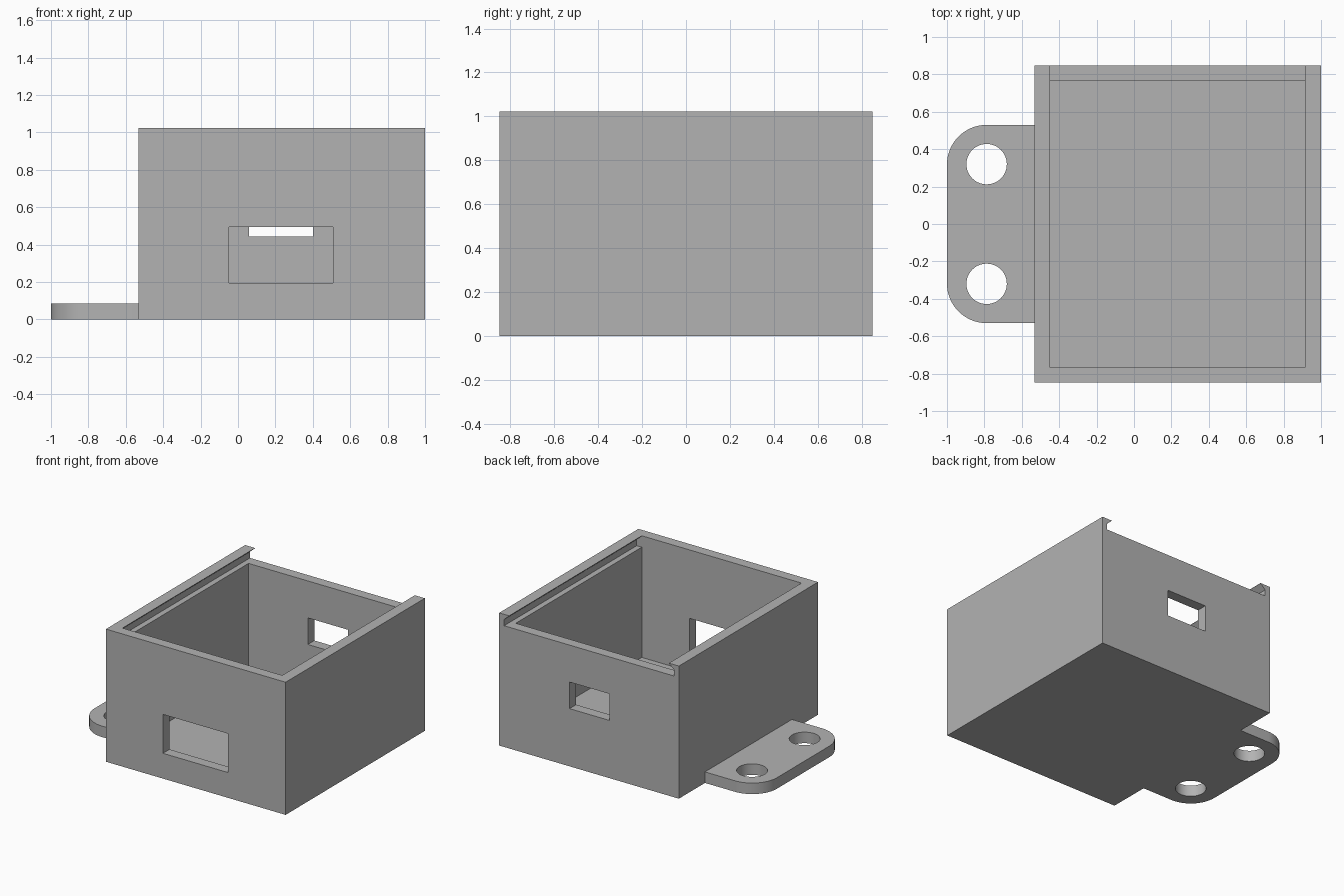
import bpy, bmesh, math
from mathutils import Vector

if "Cube" in bpy.data.objects:
    bpy.data.objects.remove(bpy.data.objects["Cube"])

T = 0.085                      # wall, floor and tab thickness
X0, X1, Y, H = -0.533, 1.0, 0.848, 1.023

grey = bpy.data.materials.new("light grey plastic")
grey.diffuse_color = (0.45, 0.45, 0.45, 1)
grey.use_nodes = True
grey.node_tree.nodes["Principled BSDF"].inputs["Base Color"].default_value = grey.diffuse_color


def prism(name, points, sweep):
    """Solid made by sweeping a planar outline along a vector."""
    bm = bmesh.new()
    face = bm.faces.new([bm.verts.new(p) for p in points])
    result = bmesh.ops.extrude_face_region(bm, geom=[face])
    moved = [v for v in result["geom"] if isinstance(v, bmesh.types.BMVert)]
    bmesh.ops.translate(bm, verts=moved, vec=Vector(sweep))
    bmesh.ops.recalc_face_normals(bm, faces=bm.faces)
    mesh = bpy.data.meshes.new(name)
    bm.to_mesh(mesh)
    bm.free()
    mesh.materials.append(grey)
    ob = bpy.data.objects.new(name, mesh)
    bpy.context.collection.objects.link(ob)
    return ob


def box(name, x0, x1, y0, y1, z0, z1):
    outline = [(x0, y0, z0), (x1, y0, z0), (x1, y1, z0), (x0, y1, z0)]
    return prism(name, outline, (0, 0, z1 - z0))


def arc(cx, cy, r, a0, a1, n, z):
    angles = [math.radians(a0 + (a1 - a0) * i / n) for i in range(n + 1)]
    return [(cx + r * math.cos(a), cy + r * math.sin(a), z) for a in angles]


def cut(target, cutter):
    mod = target.modifiers.new("cut", "BOOLEAN")
    mod.operation = "DIFFERENCE"
    mod.solver = "EXACT"
    mod.object = cutter
    bpy.context.view_layer.objects.active = target
    bpy.ops.object.modifier_apply(modifier=mod.name)
    bpy.data.objects.remove(cutter, do_unlink=True)


# Open case with a floor
case = box("case", X0, X1, -Y, Y, 0, H)
IX0, IX1, IY = X0 + T, X1 - T, Y - 0.08
cut(case, box("cavity_cutter", IX0, IX1, -IY, IY, T, 0.97))

# Sliding lid channel: undercut in the side walls, open at the back
d, zb, zs = 0.043, H - 0.088, H - 0.04
channel = [(IX0 - d, zb), (IX1 + d, zb), (IX1 + d, zs), (IX1, H - 0.002),
           (IX1, H + 0.1), (IX0, H + 0.1), (IX0, H - 0.002), (IX0 - d, zs)]
cut(case, prism("channel_cutter", [(x, -IY, z) for x, z in channel],
                (0, IY + Y + 0.1, 0)))

# Connector openings in the front and back walls
cut(case, box("front_opening_cutter", -0.047, 0.508, -1, -0.6, 0.195, 0.495))
cut(case, box("back_opening_cutter", 0.058, 0.40, 0.6, 1, 0.445, 0.65))

# Rounded mounting tab with two screw holes
r, yt = 0.212, 0.53
outline = ([(X0, -yt, 0), (X0, yt, 0)]
           + arc(-1 + r, yt - r, r, 90, 180, 16, 0)
           + arc(-1 + r, -yt + r, r, 180, 270, 16, 0))
tab = prism("mounting_tab", outline, (0, 0, T))
for s in (-1, 1):
    hole = arc(-1 + r, s * 0.32, 0.108, 0, 360, 48, -0.1)[:-1]
    cut(tab, prism("hole_cutter", hole, (0, 0, 0.4)))

# Smooth the curved edges of the tab only
bpy.ops.object.select_all(action="DESELECT")
tab.select_set(True)
bpy.context.view_layer.objects.active = tab
bpy.ops.object.shade_smooth_by_angle(angle=math.radians(30))
